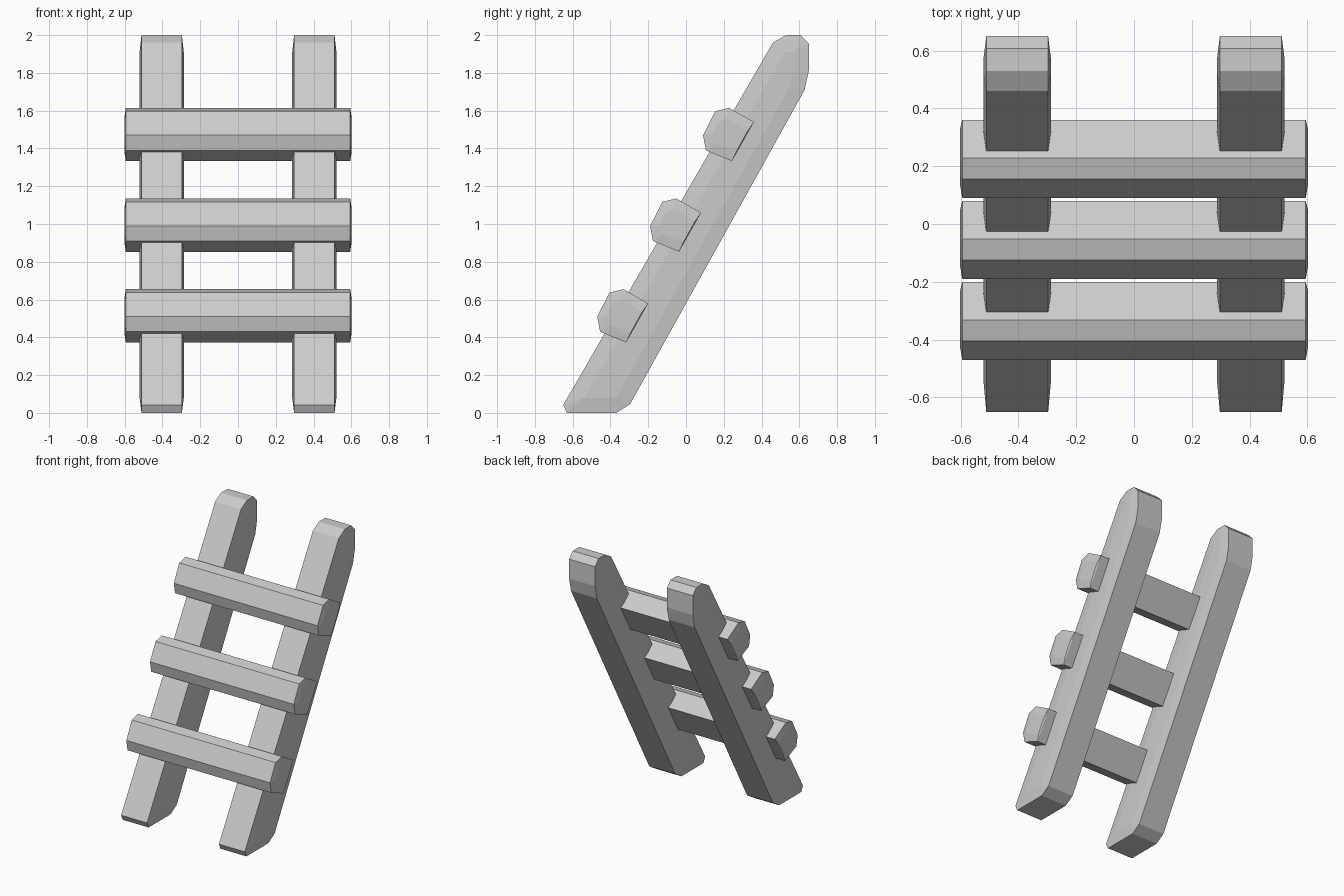
import bpy, bmesh

if "Cube" in bpy.data.objects:
    bpy.data.objects.remove(bpy.data.objects["Cube"])

mat = bpy.data.materials.new("light grey")
mat.diffuse_color = (0.6, 0.6, 0.6, 1)
mat.use_nodes = True
mat.node_tree.nodes["Principled BSDF"].inputs["Base Color"].default_value = mat.diffuse_color


def slab(name, outer, inner, x, half, bulge, dy=0.0, dz=0.0):
    """Extrude a (y, z) profile along x, with slightly raised end faces."""
    bm = bmesh.new()
    for s in (-1, 1):
        for prof, h in ((outer, half - bulge), (inner, half)):
            for y, z in prof:
                bm.verts.new((x + s * h, y + dy, z + dz))
    res = bmesh.ops.convex_hull(bm, input=bm.verts[:])
    loose = [v for v in bm.verts if not v.link_faces]
    bmesh.ops.delete(bm, geom=loose, context='VERTS')
    bmesh.ops.dissolve_limit(bm, angle_limit=0.005, verts=bm.verts[:], edges=bm.edges[:])
    bmesh.ops.recalc_face_normals(bm, faces=bm.faces[:])
    me = bpy.data.meshes.new(name)
    bm.to_mesh(me)
    bm.free()
    me.materials.append(mat)
    ob = bpy.data.objects.new(name, me)
    bpy.context.collection.objects.link(ob)
    return ob


# Leaning side rails
rail = [(-.65, .042), (-.63, 0), (-.37, 0), (-.297, .045), (.628, 1.71),
        (.65, 1.81), (.65, 1.955), (.607, 2), (.53, 2), (.46, 1.96)]
rail_in = [(-.54, .08), (-.37, .08), (.55, 1.73), (.57, 1.81), (.57, 1.91), (.525, 1.91)]
for side, x in (("left", -.404), ("right", .404)):
    slab(side + "_rail", rail, rail_in, x, .117, .01)

# Chunky rungs, flat at the back
rung = [(-.47, .51), (-.405, .637), (-.332, .655), (-.2, .58), (-.317, .373), (-.455, .43)]
rung_in = [(-.425, .51), (-.39, .58), (-.345, .6), (-.232, .535), (-.293, .425), (-.41, .465)]
for i in range(3):
    slab(f"rung_{i + 1}", rung, rung_in, 0, .602, .008, .28 * i, .48 * i)
